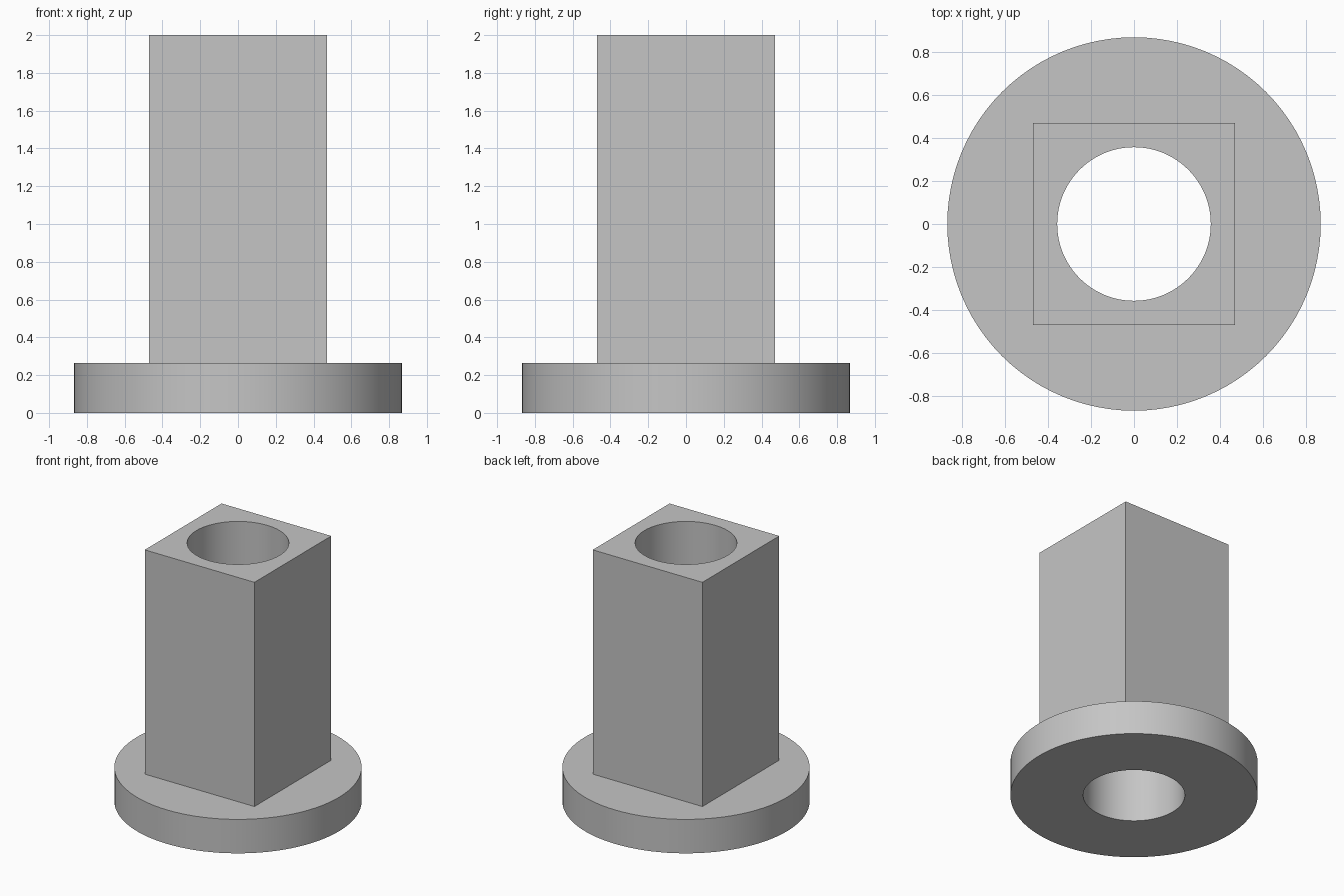
import bpy
import bmesh
import math

if "Cube" in bpy.data.objects:
    bpy.data.objects.remove(bpy.data.objects["Cube"], do_unlink=True)

SEGMENTS = 96
BORE, FLANGE, POST = 0.357, 0.868, 0.47
FLANGE_TOP, POST_TOP = 0.263, 2.0

grey = bpy.data.materials.new("plain grey")
grey.use_nodes = True
colour = (0.56, 0.56, 0.56, 1)
grey.diffuse_color = colour
grey.node_tree.nodes["Principled BSDF"].inputs["Base Color"].default_value = colour


def ring(bm, size, z, square=False):
    """Closed loop of vertices: a circle, or a square of half width size."""
    verts = []
    for i in range(SEGMENTS):
        a = math.tau * i / SEGMENTS
        c, s = math.cos(a), math.sin(a)
        r = size / max(abs(c), abs(s)) if square else size
        verts.append(bm.verts.new((r * c, r * s, z)))
    return verts


# Hollow sleeve: round flange, square post and through bore as one solid skin
bm = bmesh.new()
rings = [
    ring(bm, BORE, 0),
    ring(bm, FLANGE, 0),
    ring(bm, FLANGE, FLANGE_TOP),
    ring(bm, POST, FLANGE_TOP, square=True),
    ring(bm, POST, POST_TOP, square=True),
    ring(bm, BORE, POST_TOP),
]
for lower, upper in zip(rings, rings[1:] + rings[:1]):
    for i in range(SEGMENTS):
        j = (i + 1) % SEGMENTS
        bm.faces.new((lower[i], lower[j], upper[j], upper[i]))
bmesh.ops.recalc_face_normals(bm, faces=bm.faces)

mesh = bpy.data.meshes.new("flanged_square_sleeve")
bm.to_mesh(mesh)
bm.free()
mesh.materials.append(grey)
sleeve = bpy.data.objects.new("flanged_square_sleeve", mesh)
bpy.context.collection.objects.link(sleeve)

# Smooth round walls, crisp edges
bpy.ops.object.select_all(action="DESELECT")
sleeve.select_set(True)
bpy.context.view_layer.objects.active = sleeve
bpy.ops.object.shade_smooth_by_angle(angle=math.radians(30))
